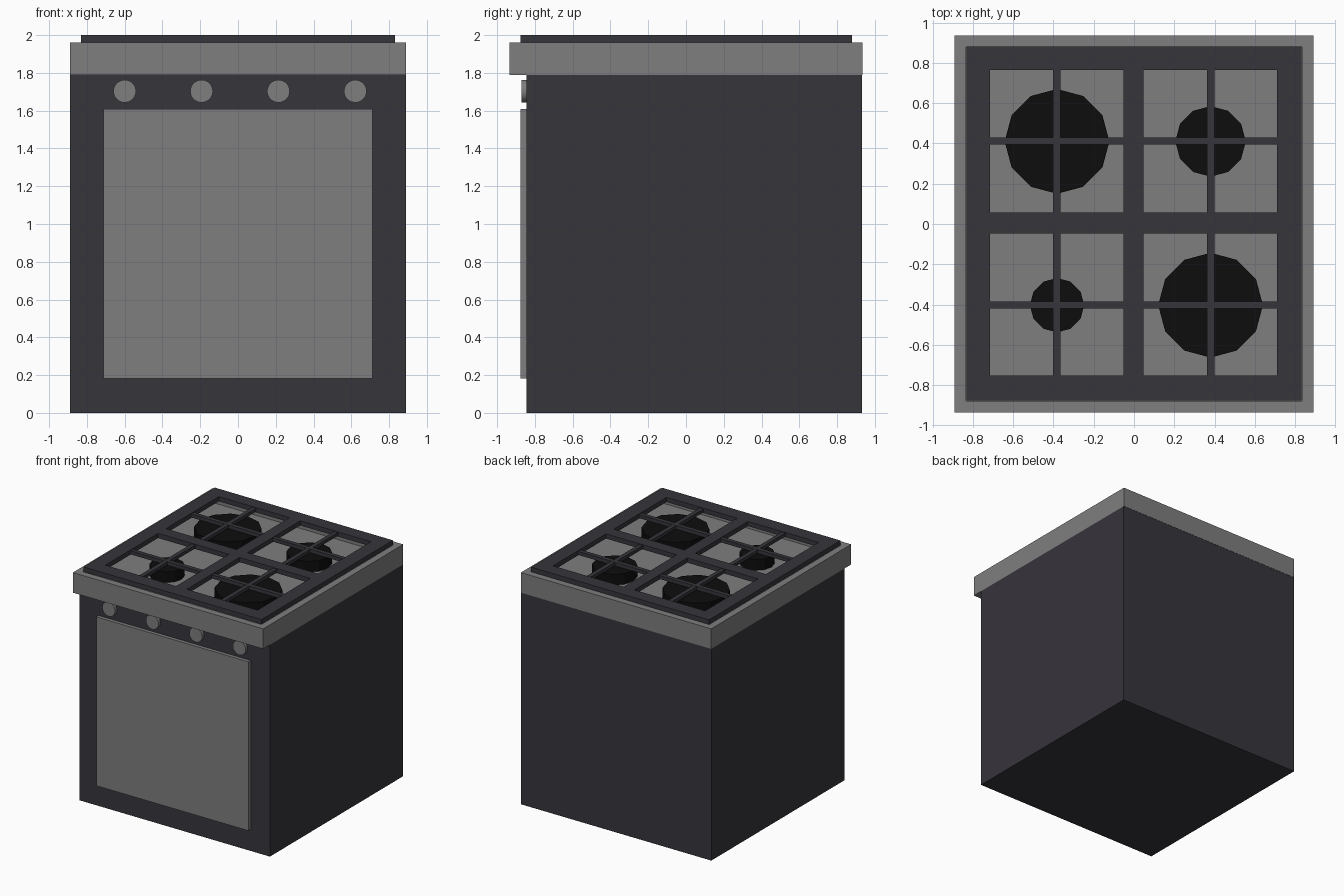
import bpy, bmesh, math

if "Cube" in bpy.data.objects:
    bpy.data.objects.remove(bpy.data.objects["Cube"])


def material(name, rgb):
    m = bpy.data.materials.new(name)
    m.diffuse_color = (*rgb, 1)
    m.use_nodes = True
    m.node_tree.nodes["Principled BSDF"].inputs["Base Color"].default_value = m.diffuse_color
    return m


grey = material("grey_metal", (0.21, 0.21, 0.21))
dark = material("dark_enamel", (0.037, 0.035, 0.044))
black = material("burner_black", (0.004, 0.004, 0.004))


def finish(name, bm, mat):
    bmesh.ops.recalc_face_normals(bm, faces=bm.faces)
    me = bpy.data.meshes.new(name)
    bm.to_mesh(me)
    bm.free()
    me.materials.append(mat)
    ob = bpy.data.objects.new(name, me)
    bpy.context.collection.objects.link(ob)
    return ob


def add_box(bm, x0, x1, y0, y1, z0, z1):
    vs = bmesh.ops.create_cube(bm, size=1)["verts"]
    for v in vs:
        v.co = (x1 if v.co.x > 0 else x0, y1 if v.co.y > 0 else y0,
                z1 if v.co.z > 0 else z0)


def box(name, mat, *dims):
    bm = bmesh.new()
    add_box(bm, *dims)
    return finish(name, bm, mat)


def cylinder(name, mat, sides, r, depth, loc, rot_x=0.0, smooth=False):
    bpy.ops.mesh.primitive_cylinder_add(vertices=sides, radius=r, depth=depth,
                                        location=loc, rotation=(rot_x, 0, 0))
    ob = bpy.context.object
    ob.name = name
    ob.data.materials.append(mat)
    if smooth:
        bpy.ops.object.shade_smooth_by_angle()


# Oven body and door
box("body", dark, -0.89, 0.89, -0.845, 0.933, 0, 1.79)
box("oven_door", grey, -0.713, 0.711, -0.875, -0.84, 0.182, 1.61)

# Control knobs
for i in range(4):
    cylinder(f"knob_{i + 1}", grey, 32, 0.06, 0.035,
             (-0.6 + i * 0.407, -0.8535, 1.703), math.pi / 2, True)

# Worktop with a shallow tray sunk into its top
RIM, FLOOR = 1.96, 1.87
bm = bmesh.new()
add_box(bm, -0.89, 0.89, -0.935, 0.935, 1.79, RIM)
bm.normal_update()
top = max(bm.faces, key=lambda f: f.calc_center_median().z)
bmesh.ops.inset_region(bm, faces=[top], thickness=0.08)
tray = bmesh.ops.extrude_discrete_faces(bm, faces=[top])["faces"][0]
for v in tray.verts:
    v.co.z = FLOOR
finish("worktop", bm, grey)

# Burners
for i, (x, y, r) in enumerate([(-0.382, 0.41, 0.26), (0.38, 0.41, 0.175),
                               (-0.382, -0.403, 0.135), (0.38, -0.403, 0.26)]):
    cylinder(f"burner_{i + 1}", black, 12, r, RIM - FLOOR + 0.005,
             (x, y, (RIM + FLOOR - 0.005) / 2))

# Grate frame: a grid of cells with the four openings removed
xs = [-0.832, -0.714, -0.052, 0.048, 0.709, 0.832]
ys = [-0.875, -0.753, -0.048, 0.056, 0.764, 0.88]
bm = bmesh.new()
grid = [[bm.verts.new((x, y, RIM)) for y in ys] for x in xs]
for i in range(5):
    for j in range(5):
        if i % 2 and j % 2:
            continue
        bm.faces.new((grid[i][j], grid[i + 1][j],
                      grid[i + 1][j + 1], grid[i][j + 1]))
ext = bmesh.ops.extrude_face_region(bm, geom=bm.faces[:], use_keep_orig=True)
for g in ext["geom"]:
    if isinstance(g, bmesh.types.BMVert):
        g.co.z = 2.0
finish("grate_frame", bm, dark)

# Cross bars over each burner
bm = bmesh.new()
for cx, x0, x1 in ((-0.384, xs[1], xs[2]), (0.381, xs[3], xs[4])):
    for cy, y0, y1 in ((-0.402, ys[1], ys[2]), (0.412, ys[3], ys[4])):
        add_box(bm, x0, x1, cy - 0.018, cy + 0.018, 1.965, 1.995)
        add_box(bm, cx - 0.018, cx + 0.018, y0, y1, 1.966, 1.994)
finish("grate_cross_bars", bm, dark)
